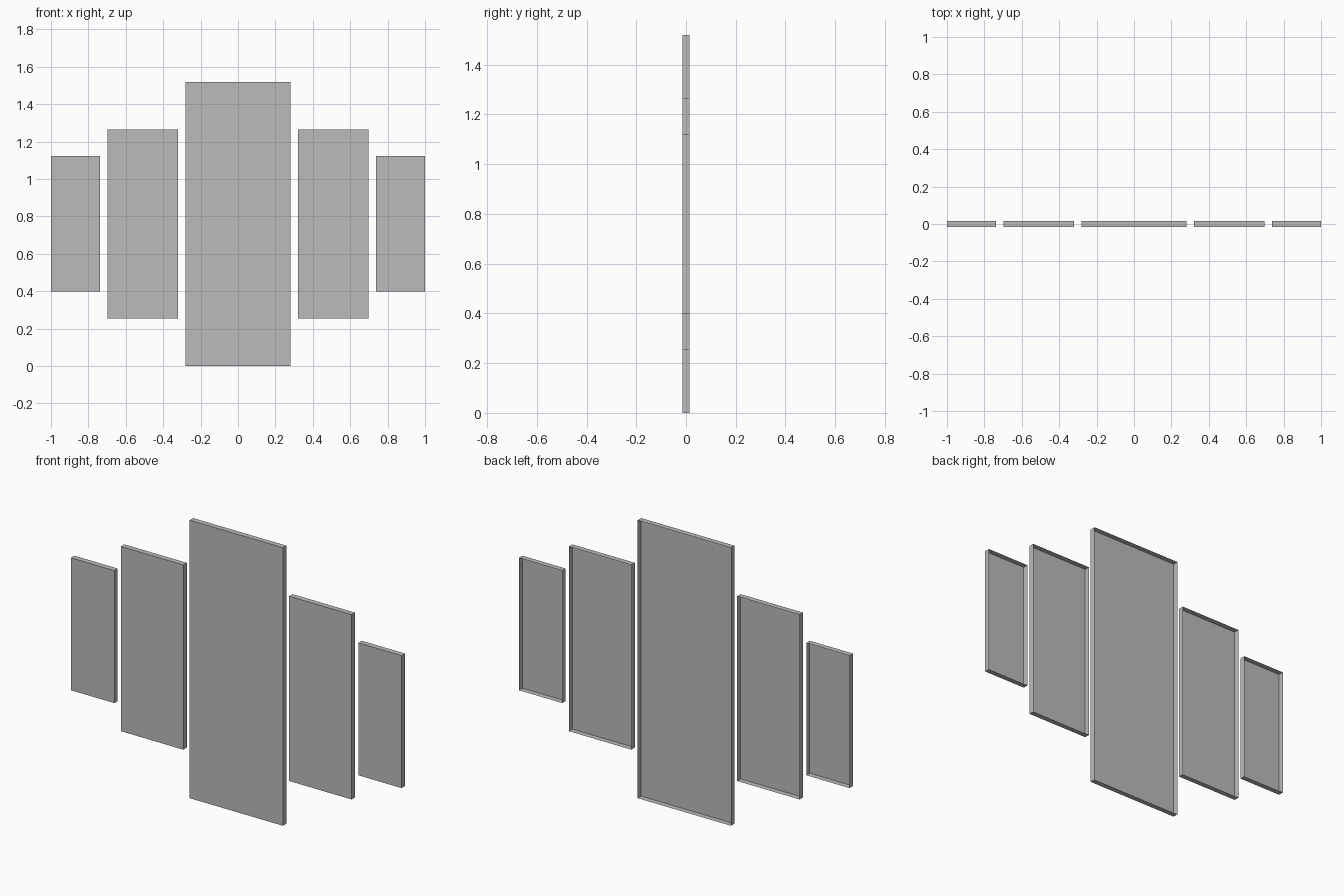
import bpy
import bmesh

cube = bpy.data.objects.get("Cube")
if cube:
    bpy.data.objects.remove(cube, do_unlink=True)

# Single neutral colour
grey = bpy.data.materials.new("neutral_grey")
grey.use_nodes = True
colour = (0.5, 0.5, 0.5, 1.0)
grey.diffuse_color = colour
grey.node_tree.nodes["Principled BSDF"].inputs["Base Color"].default_value = colour

DEPTH = 0.03
MID_HEIGHT = 0.76


def make_panel(name, x_centre, width, height):
    """Thin canvas panel: a front sheet with folded edges, open at the back."""
    bm = bmesh.new()
    bmesh.ops.create_cube(bm, size=1.0)
    bmesh.ops.scale(bm, vec=(width, DEPTH, height), verts=bm.verts)
    bm.normal_update()
    back = [f for f in bm.faces if f.normal.y > 0.9]
    bmesh.ops.delete(bm, geom=back, context="FACES_ONLY")
    mesh = bpy.data.meshes.new(name)
    bm.to_mesh(mesh)
    bm.free()
    mesh.materials.append(grey)
    panel = bpy.data.objects.new(name, mesh)
    panel.location = (x_centre, 0, MID_HEIGHT)
    bpy.context.collection.objects.link(panel)


# Tall middle panel, then pairs stepping down towards the sides
make_panel("centre_panel", 0, 0.564, 1.52)
for side, sign in (("left", 1), ("right", -1)):
    make_panel(side + "_inner_panel", sign * 0.509, 0.378, 1.01)
    make_panel(side + "_outer_panel", sign * 0.869, 0.262, 0.724)
